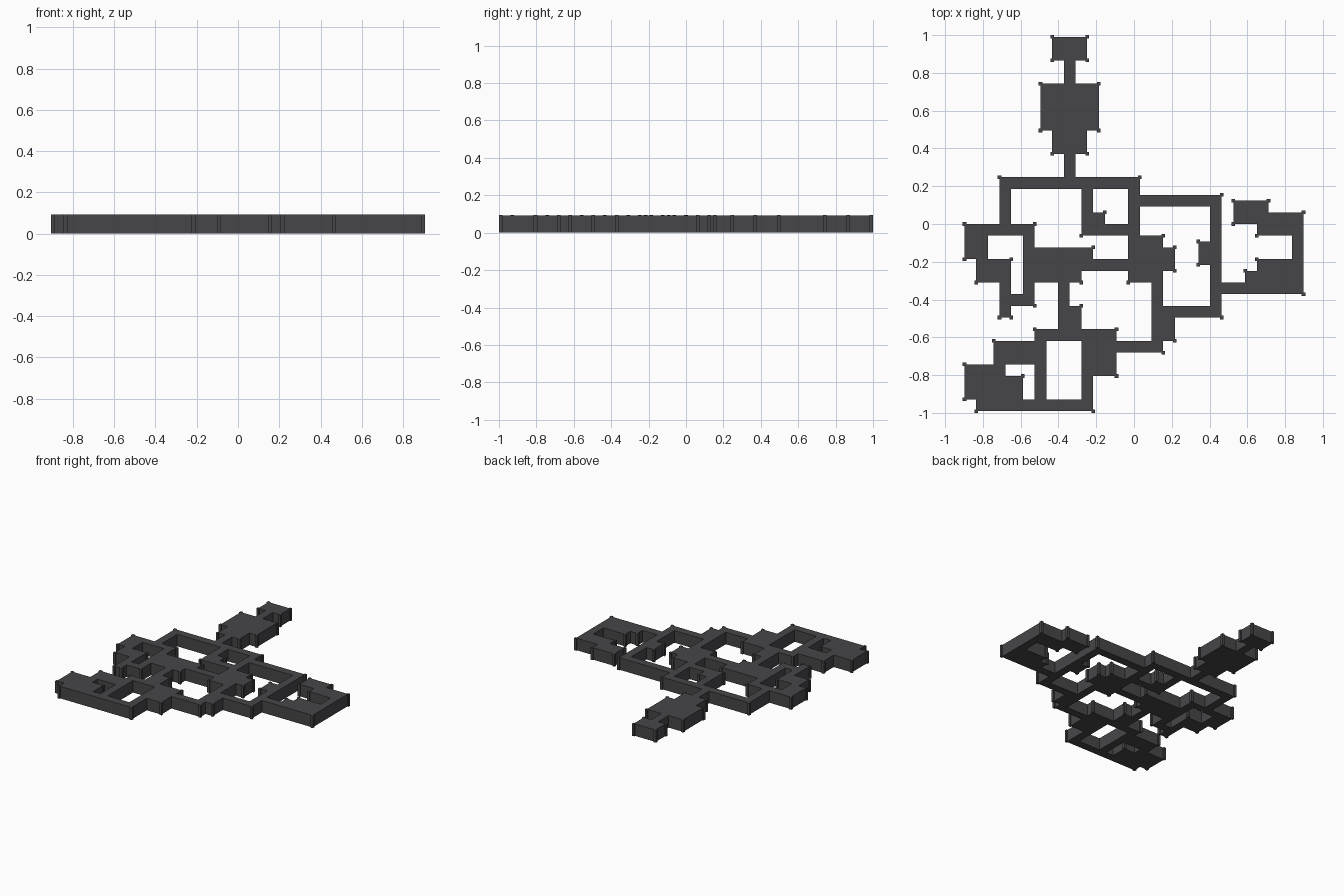
import bpy, bmesh

if "Cube" in bpy.data.objects:
    bpy.data.objects.remove(bpy.data.objects["Cube"])

C = 0.0619          # size of one plan square
H = 0.093           # height of the slab
POST = 0.0095       # half width of a corner post


def material(name, rgb):
    m = bpy.data.materials.new(name)
    m.diffuse_color = (*rgb, 1)
    m.use_nodes = True
    m.node_tree.nodes["Principled BSDF"].inputs["Base Color"].default_value = m.diffuse_color
    return m


STONE = material("dark grey stone", (0.062, 0.061, 0.066))
taken = {}          # half-square cell -> zone name


def room(zone, x0, y0, x1, y1):
    """Fill a rectangle of the plan (squares from the left / from the back)."""
    for i in range(round(x0 * 2), round(x1 * 2)):
        for j in range(round(y0 * 2), round(y1 * 2)):
            taken.setdefault((i, j), zone)


def hall(zone, *pts):
    """One-square-wide passage through the given squares."""
    for (ax, ay), (bx, by) in zip(pts, pts[1:]):
        room(zone, min(ax, bx), min(ay, by), max(ax, bx) + 1, max(ay, by) + 1)


# tower of rooms at the back
Z = "back_rooms"
room(Z, 7.5, 0, 10.5, 2)
room(Z, 6.5, 4, 11.5, 8)
room(Z, 7.5, 8, 10.5, 10)
hall(Z, (8.5, 2), (8.5, 11))

# looping passage behind the middle
Z = "upper_loop"
hall(Z, (3, 15), (3, 12), (14, 12), (14, 16), (10, 16), (10, 12))
room(Z, 11, 15, 12, 16)

# left room
Z = "left_room"
hall(Z, (0, 16), (5, 16), (5, 22), (3, 22))
room(Z, 0, 16, 2, 19)
room(Z, 1, 19, 4, 21)
hall(Z, (3, 21), (3, 23))

# middle rooms and the passage joining them
Z = "middle_rooms"
room(Z, 6, 18, 10, 21)
room(Z, 10, 18, 11, 20)
hall(Z, (10, 19), (14, 19))
room(Z, 14, 17, 17, 21)
room(Z, 17, 18, 18, 20)

# square loop on the right
Z = "right_loop"
hall(Z, (15, 13.5), (21, 13.5), (21, 23), (16, 23), (16, 21))
room(Z, 20, 17.5, 21, 19.5)
room(Z, 16, 23, 18, 26)
hall(Z, (16, 26), (13, 26))

# far right room
Z = "far_right_room"
room(Z, 23, 14, 26, 16)
room(Z, 25, 15, 29, 17)
hall(Z, (28, 17), (28, 21), (22, 21))
room(Z, 25, 19, 29, 22)
room(Z, 24, 20, 25, 21)

# rooms at the front
Z = "front_rooms"
hall(Z, (8, 21), (8, 25))
room(Z, 8, 23, 10, 25)
hall(Z, (6, 25), (10, 25), (10, 31), (1, 31))
hall(Z, (6, 25), (6, 31))
room(Z, 10, 25, 13, 29)
room(Z, 2.5, 26, 7, 28)
room(Z, 0, 28, 3.5, 31)
room(Z, 3.5, 29, 5, 31)


def corner(i, j, z):
    return ((i / 2 - 14.5) * C, (16 - j / 2) * C, z)


def finish(bm, name):
    me = bpy.data.meshes.new(name)
    bm.to_mesh(me)
    bm.free()
    me.materials.append(STONE)
    bpy.context.collection.objects.link(bpy.data.objects.new(name, me))


# one slab per zone, with side walls only where the plan ends
for zone in dict.fromkeys(taken.values()):
    bm = bmesh.new()

    def face(*pts):
        bm.faces.new([bm.verts.new(corner(*p)) for p in pts])

    for (i, j), owner in taken.items():
        if owner != zone:
            continue
        ring = [(i, j), (i, j + 1), (i + 1, j + 1), (i + 1, j)]
        face(*[(*p, H) for p in ring])
        face(*[(*p, 0) for p in reversed(ring)])
        for k, (di, dj) in enumerate([(-1, 0), (0, 1), (1, 0), (0, -1)]):
            if (i + di, j + dj) not in taken:
                a, b = ring[k], ring[(k + 1) % 4]
                face((*a, 0), (*b, 0), (*b, H), (*a, H))
    bmesh.ops.remove_doubles(bm, verts=bm.verts, dist=1e-4)
    bmesh.ops.dissolve_limit(bm, angle_limit=0.01, verts=bm.verts, edges=bm.edges)
    finish(bm, zone)

# slim posts on every outer corner
bm = bmesh.new()
for i in range(60):
    for j in range(66):
        around = sum((i - a, j - b) in taken for a in (0, 1) for b in (0, 1))
        if around == 1:
            x, y, _ = corner(i, j, 0)
            cube = bmesh.ops.create_cube(bm, size=1)["verts"]
            for v in cube:
                v.co = (x + v.co.x * 2 * POST, y + v.co.y * 2 * POST,
                        (v.co.z + 0.5) * (H + 0.0006))
finish(bm, "corner_posts")
